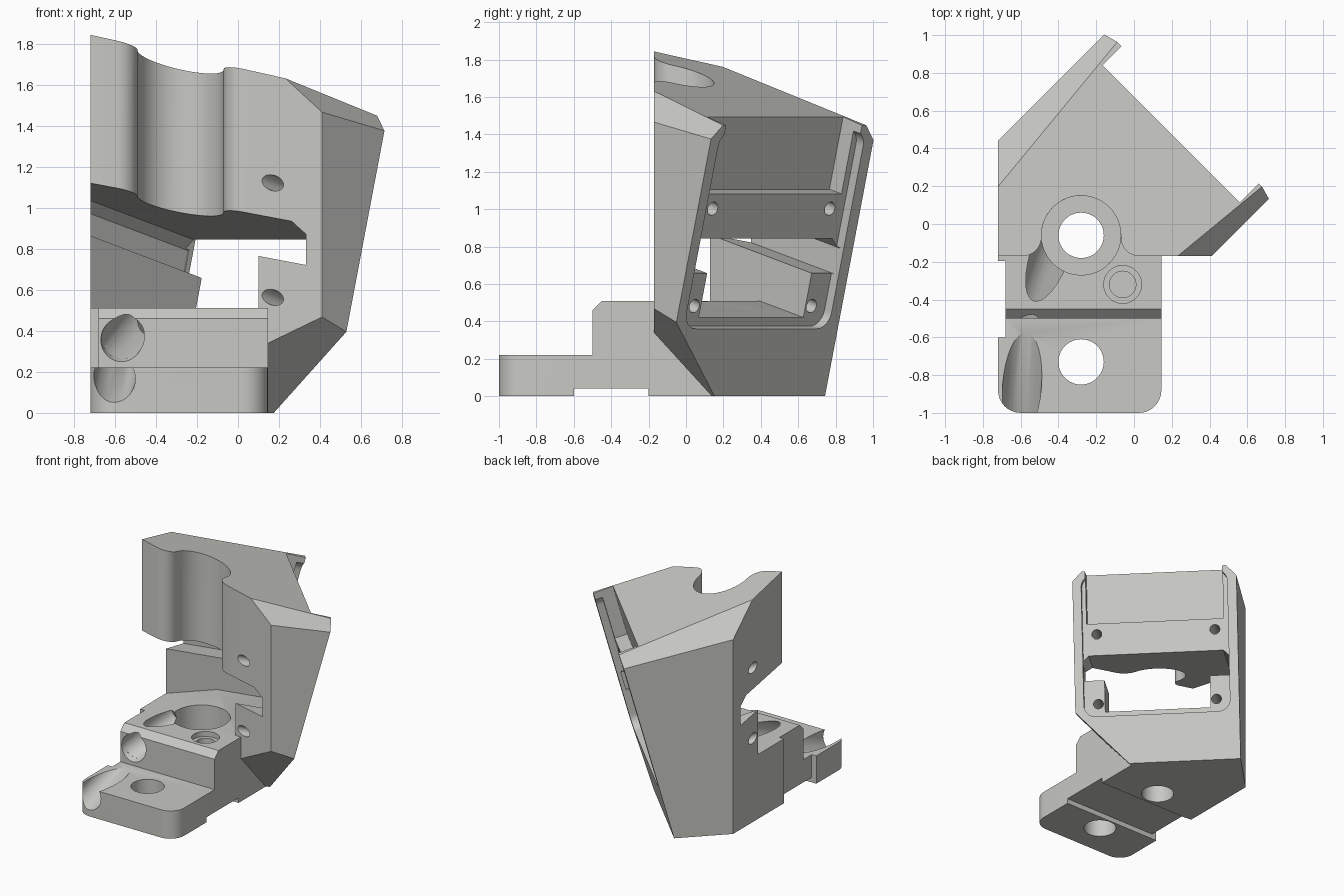
import bpy, bmesh, math
from mathutils import Vector, Matrix

if "Cube" in bpy.data.objects:
    bpy.data.objects.remove(bpy.data.objects["Cube"])

S = math.sqrt(0.5)
U, V, Z = Vector((S, S, 0)), Vector((-S, S, 0)), Vector((0, 0, 1))
X, Y = Vector((1, 0, 0)), Vector((0, 1, 0))
TILT = math.radians(15)
T = U * math.sin(TILT) + Z * math.cos(TILT)      # up along the mounting face
N = U * math.cos(TILT) - Z * math.sin(TILT)      # out of the mounting face
O = U * 0.231                                    # foot of the mounting face


def frame(a, b, c, o=Vector((0, 0, 0))):
    m = Matrix((a, b, c)).transposed().to_4x4()
    m.translation = o
    return m


WORLD = frame(X, Y, Z)
SIDE = frame(Y, Z, X)
DIAG = frame(V, Z, U)
FACE = frame(V, T, N, O)


def to_object(bm, name):
    bmesh.ops.recalc_face_normals(bm, faces=bm.faces)
    me = bpy.data.meshes.new(name)
    bm.to_mesh(me)
    bm.free()
    ob = bpy.data.objects.new(name, me)
    bpy.context.collection.objects.link(ob)
    return ob


def prism_bm(pts, lo, hi, m):
    bm = bmesh.new()
    a = [bm.verts.new(m @ Vector((p[0], p[1], lo))) for p in pts]
    b = [bm.verts.new(m @ Vector((p[0], p[1], hi))) for p in pts]
    bm.faces.new(a)
    bm.faces.new(b[::-1])
    for i in range(len(pts)):
        j = (i + 1) % len(pts)
        bm.faces.new((a[i], b[i], b[j], a[j]))
    bmesh.ops.recalc_face_normals(bm, faces=bm.faces)
    return bm


def prism(pts, lo, hi, m, name="cutter"):
    return to_object(prism_bm(pts, lo, hi, m), name)


def rect(a0, a1, b0, b1):
    return [(a0, b0), (a1, b0), (a1, b1), (a0, b1)]


def arc(cx, cy, r, a0, a1, n=12):
    angles = [math.radians(a0 + (a1 - a0) * i / n) for i in range(n + 1)]
    return [(cx + r * math.cos(a), cy + r * math.sin(a)) for a in angles]


def disc(cx, cy, r, n=48):
    return arc(cx, cy, r, 0, 360, n)[:-1]


def slice_off(bm, point, normal):
    geom = bm.verts[:] + bm.edges[:] + bm.faces[:]
    bmesh.ops.bisect_plane(bm, geom=geom, plane_co=point, plane_no=normal,
                           clear_outer=True, dist=1e-6)
    open_edges = [e for e in bm.edges if e.is_boundary]
    if open_edges:
        bmesh.ops.holes_fill(bm, edges=open_edges, sides=0)


def combine(target, other, op):
    mod = target.modifiers.new(op, 'BOOLEAN')
    mod.operation, mod.solver, mod.object = op, 'EXACT', other
    bpy.context.view_layer.objects.active = target
    bpy.ops.object.modifier_apply(modifier=mod.name)
    bpy.data.objects.remove(other, do_unlink=True)


def uvz(u, v, z):
    return U * u + V * v + Z * z


# Head: a big block sliced down to its flat sides
bm = prism_bm(rect(-0.72, 2, -0.17, 2), 0, 3, WORLD)
slice_off(bm, O, N)
slice_off(bm, V * -0.41, -V)
slice_off(bm, V * 0.82, V)
slice_off(bm, uvz(0.044, 0, 1.63), Z + 0.316 * U)
for mirror in (False, True):                     # sloped top edges
    pts = [(0.042, -0.284, 1.63), (0.17, -0.41, 1.465), (0.594, -0.41, 1.376)]
    p, q, r = [uvz(u, 0.405 - v if mirror else v, z) for u, v, z in pts]
    n = (q - p).cross(r - p)
    slice_off(bm, p, n if n.z > 0 else -n)
slice_off(bm, Vector((0.415, -0.17, 0.47)), Vector((0.015, -0.034, -0.031)))
bracket = to_object(bm, "bracket")

# Stepped foot with rounded front corners
bm = prism_bm([(-1, 0), (-0.6, 0), (-0.6, 0.04), (-0.2, 0.04), (-0.2, 0), (1, 0),
               (1, 0.51), (-0.45, 0.51), (-0.5, 0.46), (-0.5, 0.22), (-1, 0.22)],
              -0.72, 0.145, SIDE)
corners = [e for e in bm.edges if all(v.co.y < -0.99 for v in e.verts)
           and abs(e.verts[0].co.x - e.verts[1].co.x) < 0.01]
bmesh.ops.bevel(bm, geom=corners, offset=0.12, segments=8, profile=0.5, affect='EDGES')
slice_off(bm, O, N)
slice_off(bm, V * 0.82, V)
combine(bracket, to_object(bm, "foot"), 'UNION')


def cut(pts, lo, hi, m):
    combine(bracket, prism(pts, lo, hi, m), 'DIFFERENCE')


# Relief on the left of the foot
cut(rect(-0.9, -0.68, -0.6, -0.195), -0.2, 0.8, WORLD)

# Slanted slot through the head and the pocket below it
cut([(-0.355, 0.666), (0.755, 0.666), (0.755, 0.81), (0.705, 0.859),
     (-0.305, 0.859), (-0.355, 0.81)], -2, -0.03, FACE)
cut(rect(-0.19, 0.6, 0.421, 0.70), -2, 0.1, FACE)
cut(rect(-0.19, 0.6, 0.51, 0.75), -1.3, -0.04, DIAG)

# Rounded recess in the mounting face, with a deeper notch open at the top
R = 0.09
cut(arc(-0.345 + R, 0.373 + R, R, 180, 270) + arc(0.75 - R, 0.373 + R, R, 270, 360)
    + arc(0.75 - R, 1.47 - R, R, 0, 90) + arc(-0.345 + R, 1.47 - R, R, 90, 180),
    -0.055, 0.2, FACE)
cut(rect(-0.315, 0.712, 1.105, 2), -0.15, 0.5, FACE)

# Screw holes through the mounting face
for v in (-0.24, 0.645):
    for t in (0.484, 1.023):
        cut(disc(v, t, 0.037, 32), -1.5, 0.1, FACE)

# Vertical driver channel with flared lips in the front of the head
cut([(-0.59, -0.4)] + arc(-0.59, -0.07, 0.1, -90, 0) + arc(-0.28, -0.06, 0.21, 178, 2, 32)
    + arc(0.03, -0.07, 0.1, 180, 270) + [(0.03, -0.4)], 0.6, 2.2, WORLD)

# Bolt holes in the foot
cut(disc(-0.28, -0.06, 0.21), 0.22, 0.62, WORLD)
cut(disc(-0.28, -0.06, 0.12), -0.1, 0.5, WORLD)
cut(disc(-0.28, -0.73, 0.12), -0.1, 0.4, WORLD)
cut(disc(-0.06, -0.32, 0.10), 0.47, 0.6, WORLD)
cut(disc(-0.06, -0.32, 0.07), 0.15, 0.55, WORLD)

# Cable groove climbing over the foot
path = [Vector((-0.61, -1.08, 0.13)), Vector((-0.565, -0.5, 0.36)), Vector((-0.43, -0.12, 0.52))]
for p, q in zip(path, path[1:]):
    d = (q - p).normalized()
    side = d.cross(Z).normalized()
    cut(disc(0, 0, 0.103, 32), 0, (q - p).length, frame(side, side.cross(d) * -1, d, p))
bm = bmesh.new()
bmesh.ops.create_uvsphere(bm, u_segments=32, v_segments=16, radius=0.103,
                          matrix=Matrix.Translation(path[1]))
combine(bracket, to_object(bm, "cutter"), 'DIFFERENCE')

# Finish
grey = bpy.data.materials.new("light grey")
grey.diffuse_color = (0.58, 0.58, 0.55, 1)
grey.use_nodes = True
grey.node_tree.nodes["Principled BSDF"].inputs["Base Color"].default_value = grey.diffuse_color
bracket.data.materials.clear()
bracket.data.materials.append(grey)
for poly in bracket.data.polygons:
    poly.material_index = 0
bpy.ops.object.select_all(action='DESELECT')
bracket.select_set(True)
bpy.context.view_layer.objects.active = bracket
bpy.ops.object.shade_smooth_by_angle(angle=math.radians(25))
